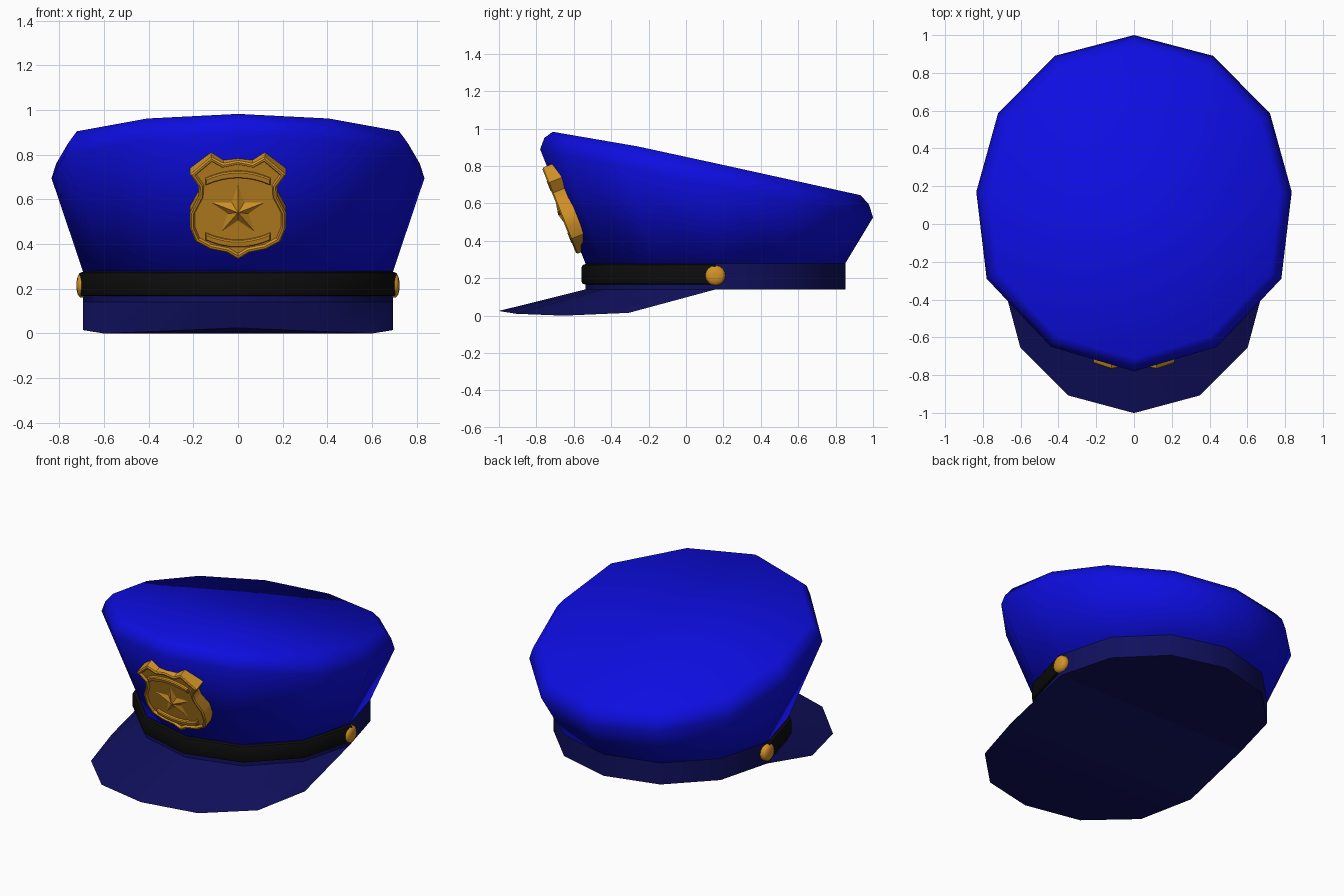
import bpy, bmesh, math
from mathutils import Matrix

cube = bpy.data.objects.get("Cube")
if cube:
    bpy.data.objects.remove(cube)


def material(name, rgb, rough=0.6):
    m = bpy.data.materials.new(name)
    m.use_nodes = True
    m.diffuse_color = (*rgb, 1)
    bsdf = m.node_tree.nodes["Principled BSDF"]
    bsdf.inputs["Base Color"].default_value = (*rgb, 1)
    bsdf.inputs["Roughness"].default_value = rough
    return m


BLUE = material("bright blue cloth", (0.004, 0.004, 0.75))
NAVY = material("navy cloth", (0.005, 0.005, 0.11))
BLACK = material("black leather", (0.004, 0.004, 0.004))
GOLD = material("gold metal", (0.65, 0.29, 0.02))

R, CY = 0.695, 0.157          # head band radius and centre
LOW, HIGH = 0.14, 0.28        # head band bottom and top


def finish(name, bm, mat, angle, matrix=None):
    bmesh.ops.recalc_face_normals(bm, faces=bm.faces)
    me = bpy.data.meshes.new(name)
    bm.to_mesh(me)
    bm.free()
    me.materials.append(mat)
    ob = bpy.data.objects.new(name, me)
    bpy.context.collection.objects.link(ob)
    if matrix:
        ob.matrix_world = matrix
    bpy.ops.object.select_all(action='DESELECT')
    ob.select_set(True)
    bpy.context.view_layer.objects.active = ob
    bpy.ops.object.shade_smooth_by_angle(angle=math.radians(angle))
    return ob


def ring(bm, pts):
    return [bm.verts.new(p) for p in pts]


def bridge(bm, a, b, closed=True):
    n = len(a)
    for i in range(n if closed else n - 1):
        j = (i + 1) % n
        bm.faces.new((a[i], a[j], b[j], b[i]))


def strips(bm, vs):
    """Fill a mirrored outline with strips running from side to side."""
    n = len(vs)
    for i in range((n - 1) // 2):
        quad = [vs[i], vs[i + 1], vs[n - 2 - i], vs[n - 1 - i]]
        bm.faces.new(list(dict.fromkeys(quad)))


def circle(r, z, first=0, count=12):
    """Twelve-sided ring; step 0 is the back, step 6 the front."""
    steps = [math.radians(30 * (first + i)) for i in range(count)]
    return [(r * math.sin(a), CY + r * math.cos(a), z) for a in steps]


# Crown: flared sides, rounded rim and slanted top
half = [(0, 1), (0.42, 0.89), (0.72, 0.585), (0.835, 0.17),
        (0.78, -0.29), (0.44, -0.65), (0, -0.78)]
rim_xy = half + [(-x, y) for x, y in half[-2:0:-1]]


def rim_z(y):
    return 0.525 + 0.205 * (1 - y)


def top_z(y):
    return 0.9 - (0.22 if y > -0.23 else 0.172) * (y + 0.23)


def shrink(s):
    return [(x * s, 0.12 + (y - 0.12) * s) for x, y in rim_xy]


bm = bmesh.new()
base = ring(bm, circle(R, HIGH))
rim = ring(bm, [(x, y, rim_z(y)) for x, y in rim_xy])
bevel = ring(bm, [(x, y, rim_z(y) + 0.065) for x, y in shrink(0.975)])
top = ring(bm, [(x, y, top_z(y)) for x, y in shrink(0.925)])
for a, b in ((base, rim), (rim, bevel), (bevel, top)):
    bridge(bm, a, b)
bm.faces.new(base)
strips(bm, top + top[:1])
finish("crown", bm, BLUE, 80)

# Head band
bm = bmesh.new()
lower, upper = ring(bm, circle(R, LOW)), ring(bm, circle(R, HIGH))
bridge(bm, lower, upper)
bm.faces.new(lower)
bm.faces.new(upper)
finish("head_band", bm, NAVY, 40)

# Brim: front half of the band pushed forward and down, closed beneath
bm = bmesh.new()
front = circle(R, LOW, 3, 7)
drop = [0.015, 0, 0.01, 0.025, 0.01, 0, 0.015]
inner = ring(bm, front)
outer = ring(bm, [(x, y - 0.463, z) for (x, y, _), z in zip(front, drop)])
bridge(bm, inner, outer, closed=False)
strips(bm, outer)
bm.faces.new((inner[0], inner[-1], outer[-1], outer[0]))
finish("brim", bm, NAVY, 40)

# Strap around the front half
bm = bmesh.new()
profile = [(R - 0.01, 0.165), (R + 0.015, 0.17), (R + 0.02, 0.18),
           (R + 0.02, 0.26), (R + 0.015, 0.27), (R - 0.01, 0.28)]
rows = [ring(bm, circle(r, z, 3, 7)) for r, z in profile]
for a, b in zip(rows, rows[1:] + rows[:1]):
    bridge(bm, a, b, closed=False)
for end in (0, -1):
    bm.faces.new([row[end] for row in rows])
finish("strap", bm, BLACK, 40)

# Domed buttons at the strap ends
for side, name in ((1, "left_button"), (-1, "right_button")):
    bm = bmesh.new()
    prev = None
    for x, r in ((0.66, 0.05), (0.69, 0.055), (0.708, 0.053), (0.718, 0.04), (0.723, 0.018)):
        cur = ring(bm, [(side * x, CY + r * math.cos(a), 0.215 + r * math.sin(a))
                        for a in (math.tau * i / 16 for i in range(16))])
        if prev:
            bridge(bm, prev, cur)
        else:
            bm.faces.new(cur)
        prev = cur
    bm.faces.new(prev)
    finish(name, bm, GOLD, 50)

# Badge frame: leans with the crown front
lean = math.atan2(0.245, 0.61)
place = Matrix.Translation((0, -0.651, 0.57)) @ Matrix.Rotation(math.pi / 2 + lean, 4, 'X')


def plate(outline, back, face):
    """Flat plate in the badge plane; returns the mesh and its front face."""
    b = bmesh.new()
    lo = ring(b, [(x, y, back) for x, y in outline])
    hi = ring(b, [(x, y, face) for x, y in outline])
    bridge(b, lo, hi)
    b.faces.new(lo[::-1])
    return b, b.faces.new(hi)


def inset(b, f, width, depth):
    bmesh.ops.inset_region(b, faces=[f], thickness=width, depth=depth, use_even_offset=True)


# Shield with raised border
right = [(0, 0.783), (0.065, 0.77), (0.12, 0.8), (0.215, 0.72), (0.175, 0.665),
         (0.178, 0.62), (0.215, 0.55), (0.215, 0.48), (0.19, 0.42), (0.125, 0.385),
         (0.05, 0.37), (0, 0.34)]
shield = [(x, (z - 0.57) / math.cos(lean)) for x, z in right]
shield = (shield + [(-x, y) for x, y in shield[-2:0:-1]])[::-1]
bm, face = plate(shield, -0.05, 0.022)
bm.normal_update()
inset(bm, face, 0.007, 0.007)
inset(bm, face, 0.009, 0)
inset(bm, face, 0.006, -0.014)
finish("badge_shield", bm, GOLD, 30, place)

# Faceted star
bm = bmesh.new()
star = ring(bm, [(r * math.sin(a), r * math.cos(a) - 0.015, 0.013)
                 for r, a in ((0.052 if i % 2 else 0.135, math.pi * i / 5) for i in range(10))])
peak = bm.verts.new((0, -0.015, 0.042))
for i in range(10):
    bm.faces.new((star[i], star[(i + 1) % 10], peak))
bm.faces.new(star)
finish("badge_star", bm, GOLD, 10, place)

# Curved ribbons above and below the star
for name, mid, bend in (("upper_ribbon", 0.162, -0.035), ("lower_ribbon", -0.172, 0.035)):
    arc = [(0.145 * t, mid + bend * t * t) for t in (i / 4 for i in range(-4, 5))]
    strip = [(x, y - 0.016) for x, y in arc] + [(x, y + 0.016) for x, y in arc[::-1]]
    bm, face = plate(strip, 0.01, 0.026)
    bm.normal_update()
    inset(bm, face, 0.005, 0.006)
    finish(name, bm, GOLD, 30, place)
